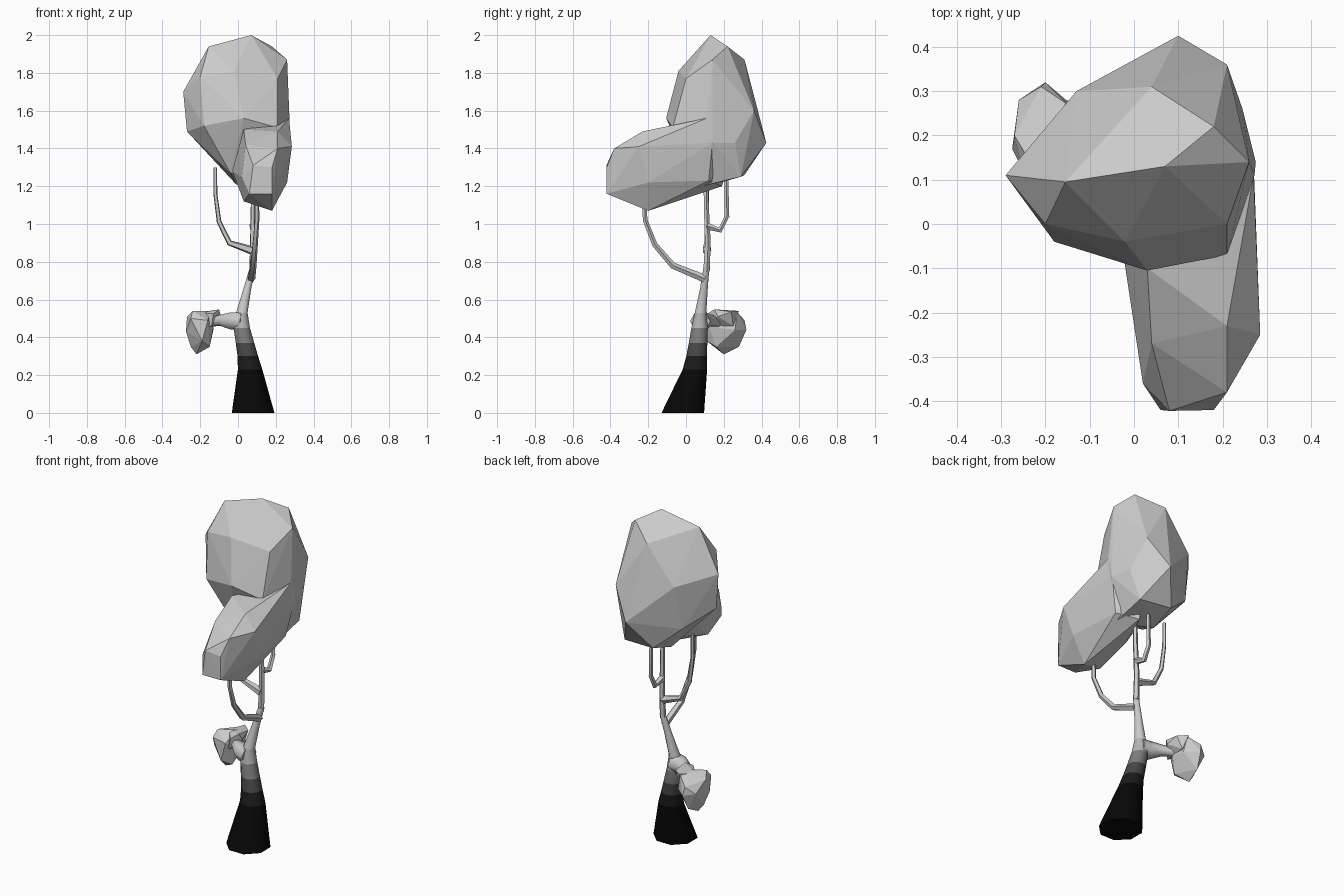
import bpy, bmesh
from math import cos, sin, pi
from mathutils import Vector


def finish(name, bm):
    bmesh.ops.recalc_face_normals(bm, faces=bm.faces)
    me = bpy.data.meshes.new(name)
    bm.to_mesh(me)
    bm.free()
    ob = bpy.data.objects.new(name, me)
    bpy.context.collection.objects.link(ob)
    return ob


def hull(name, pts):
    """Faceted foliage lump from its corner points."""
    bm = bmesh.new()
    vs = [bm.verts.new(p) for p in pts]
    bmesh.ops.convex_hull(bm, input=vs)
    bmesh.ops.delete(bm, geom=[v for v in bm.verts if not v.link_faces], context='VERTS')
    return finish(name, bm)


def limb(name, path, sides=5, flat=False):
    """Tapered tube; path holds (x, y, z, radius)."""
    bm = bmesh.new()
    P = [Vector(p[:3]) for p in path]
    rings, ref = [], Vector((1, 0.414 if flat else 0.13, 0))
    for i, p in enumerate(P):
        t = (P[min(i + 1, len(P) - 1)] - P[max(i - 1, 0)]).normalized()
        if flat:
            t = Vector((0, 0, 1))
        if i == 0 and abs(t.x) > 0.8:
            ref = Vector((0, 1, 0))
        u = (ref - t * ref.dot(t)).normalized()
        ref, w = u, t.cross(u)
        r = path[i][3]
        rings.append([bm.verts.new(p + r * (u * cos(2 * pi * k / sides) + w * sin(2 * pi * k / sides)))
                      for k in range(sides)])
    for a, b in zip(rings, rings[1:]):
        for k in range(sides):
            bm.faces.new((a[k], a[(k + 1) % sides], b[(k + 1) % sides], b[k]))
    bm.faces.new(rings[0][::-1])
    bm.faces.new(rings[-1])
    return finish(name, bm)


# trunk, black at the root and fading to grey
trunk = limb("trunk", [(.08, -.017, 0, .122), (.064, .047, .23, .07), (.052, .056, .30, .059),
                       (.037, .064, .37, .053), (.02, .072, .45, .047), (.02, .077, .53, .033),
                       (.05, .095, .66, .022), (.078, .108, .77, .017)], 8, True)
for i, g in enumerate((.002, .01, .06, .2, .45, .75)):
    m = bpy.data.materials.new("bark_%d" % i)
    m.diffuse_color = (g, g, g, 1)
    trunk.data.materials.append(m)
for f in trunk.data.polygons:
    f.material_index = sum(f.center.z > z for z in (.2, .3, .37, .44, .5))

# thin branches
wood = [limb("main_stem", [(.076, .108, .75, .018), (.078, .115, .9, .016), (.08, .107, 1.1, .014),
                           (.08, .105, 1.25, .013)]),
        limb("front_branch", [(.07, .1, .71, .022), (.08, -.07, .78, .018), (.09, -.165, .89, .015),
                              (.1, -.217, 1.02, .013), (.1, -.22, 1.14, .012)]),
        limb("left_branch", [(.075, .11, .86, .024), (-.045, .11, .9, .016), (-.1, .11, 1.01, .013),
                             (-.12, .11, 1.16, .011), (-.12, .11, 1.3, .01)]),
        limb("back_branch", [(.078, .11, .99, .02), (.08, .18, .967, .015), (.08, .217, 1.04, .013),
                             (.08, .213, 1.26, .011)]),
        limb("low_limb", [(.02, .075, .485, .055), (-.03, .085, .487, .052), (-.09, .125, .49, .032),
                          (-.18, .2, .47, .02)], 6)]
for ob in [trunk] + wood:
    ob.data.shade_smooth()
    ob.select_set(True)
bpy.context.view_layer.objects.active = trunk
bpy.ops.object.shade_smooth_by_angle(angle=1.1)

# small leaf clump on the low limb
hull("low_foliage", [(-.27, .2, .51), (-.24, .15, .54), (-.15, .2, .54), (-.15, .27, .535), (-.21, .31, .49),
                     (-.20, .32, .44), (-.275, .17, .43), (-.26, .28, .45), (-.13, .26, .44), (-.25, .12, .5),
                     (-.19, .11, .38), (-.16, .11, .49), (-.15, .16, .35), (-.22, .2, .31), (-.25, .19, .35),
                     (-.21, .28, .35), (-.13, .17, .45)])
hull("low_foliage_top", [(-.13, .115, .525), (-.1, .15, .548), (-.14, .11, .46), (-.09, .17, .51), (-.1, .24, .535),
                         (-.15, .28, .54), (-.13, .25, .46), (-.2, .2, .53), (-.2, .2, .45)])

# crown: tall main lump joined to a lobe hanging forward
crown = hull("crown", [(.07, .13, 2), (-.155, .095, 1.94), (.18, .22, 1.94), (.04, .31, 1.87), (.26, .14, 1.87),
                       (-.29, .11, 1.7), (-.2, 0, 1.78), (-.02, -.04, 1.81), (.21, 0, 1.77), (.03, -.105, 1.56),
                       (-.18, -.04, 1.52), (-.27, .1, 1.49), (-.13, .3, 1.65), (.1, .425, 1.43), (.21, .36, 1.6),
                       (.272, .11, 1.57), (.275, .14, 1.43), (.245, .26, 1.43), (.2, .29, 1.25), (0, .31, 1.26),
                       (-.04, .02, 1.27), (-.01, .15, 1.21), (.2, .08, 1.2), (-.15, .25, 1.39), (.21, -.07, 1.51)])
lobe = hull("lobe_helper", [(.03, -.1, 1.5), (.21, -.07, 1.52), (.04, -.27, 1.42), (.21, -.23, 1.49),
                            (.21, -.38, 1.4), (.285, -.25, 1.41), (.08, -.422, 1.31), (.18, -.42, 1.3),
                            (.06, -.42, 1.16), (.18, -.42, 1.16), (.02, -.36, 1.25), (.18, -.2, 1.07),
                            (.03, -.25, 1.12), (.26, -.2, 1.22), (.277, -.11, 1.41), (.27, .11, 1.56),
                            (.27, .14, 1.43), (.23, .12, 1.23), (-.03, -.03, 1.28), (.02, -.05, 1.19),
                            (.12, .19, 1.2), (.15, .25, 1.4)])
mod = crown.modifiers.new("join_lobe", 'BOOLEAN')
mod.operation = 'UNION'
mod.solver = 'EXACT'
mod.object = lobe
bpy.context.view_layer.objects.active = crown
bpy.ops.object.modifier_apply(modifier=mod.name)
bpy.data.objects.remove(lobe)
